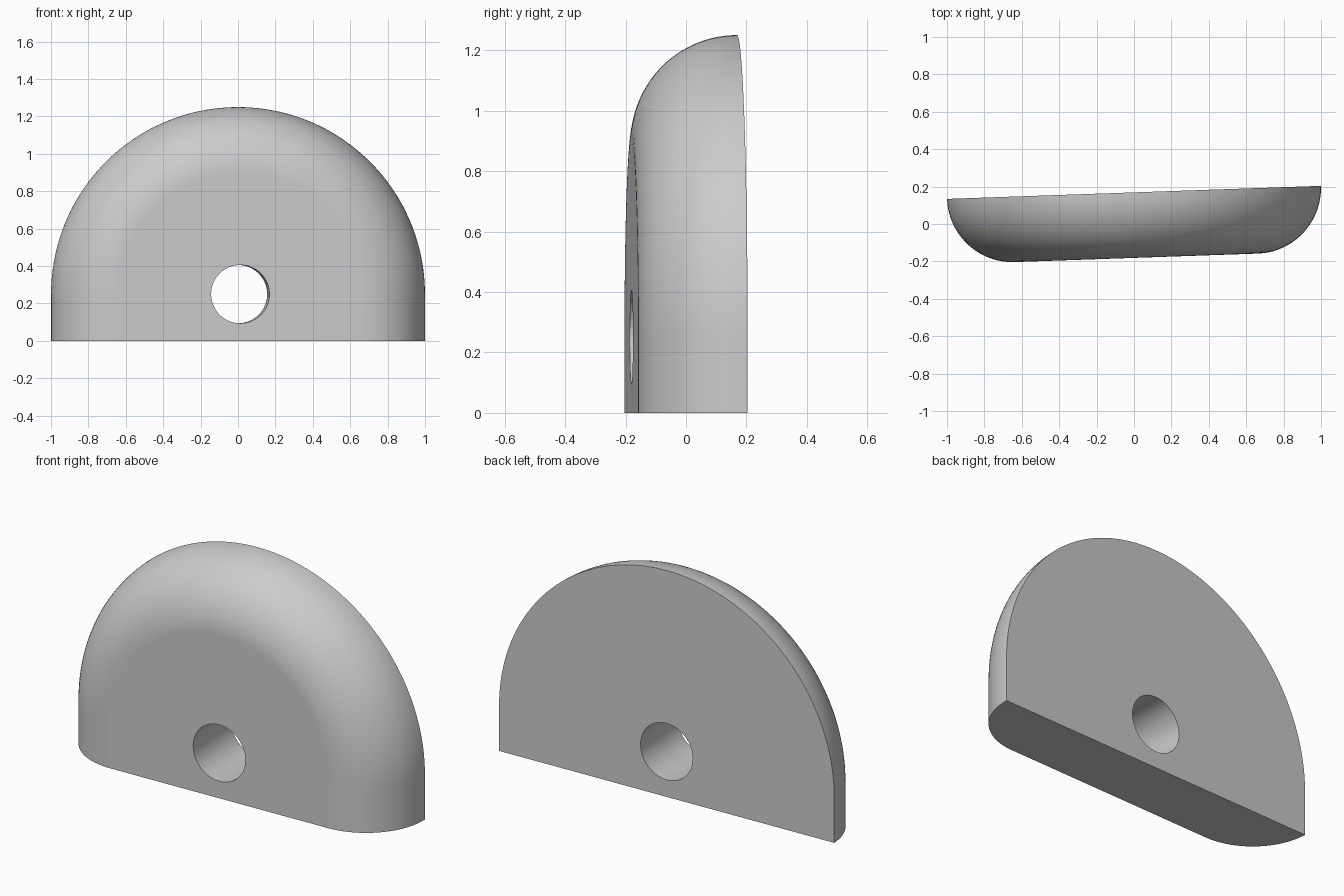
import bpy, bmesh
from math import sin, cos, pi, radians

if "Cube" in bpy.data.objects:
    bpy.data.objects.remove(bpy.data.objects["Cube"])

R, SPRING, DEPTH, HOLE = 1.0, 0.25, 0.35, 0.156
ARC, ROUND = 96, 28

grey = bpy.data.materials.new("light grey")
grey.use_nodes = True
colour = (0.6, 0.6, 0.6, 1)
grey.diffuse_color = colour
grey.node_tree.nodes["Principled BSDF"].inputs["Base Color"].default_value = colour


def arch(bm, radius, y):
    """Arch outline: half circle on two straight legs."""
    pts = [(radius, y, 0)]
    for i in range(ARC + 1):
        a = pi * i / ARC
        pts.append((radius * cos(a), y, SPRING + radius * sin(a)))
    pts.append((-radius, y, 0))
    return [bm.verts.new(p) for p in pts]


# Arched body: flat back at y = 0, quarter-round edge rolling to the flat front
bm = bmesh.new()
rings = []
for k in range(ROUND + 1):
    t = pi / 2 * k / ROUND
    rings.append(arch(bm, R - DEPTH * (1 - cos(t)), -DEPTH * sin(t)))
for a, b in zip(rings, rings[1:]):
    for i in range(len(a) - 1):
        bm.faces.new((a[i], a[i + 1], b[i + 1], b[i]))
bm.faces.new(rings[0])
bm.faces.new(rings[-1])
bm.faces.new([r[0] for r in rings] + [r[-1] for r in reversed(rings)])
bmesh.ops.recalc_face_normals(bm, faces=bm.faces)
mesh = bpy.data.meshes.new("arched_body")
bm.to_mesh(mesh)
bm.free()
mesh.materials.append(grey)
body = bpy.data.objects.new("arched_body", mesh)
bpy.context.collection.objects.link(body)

# Round through hole
bpy.ops.mesh.primitive_cylinder_add(vertices=64, radius=HOLE, depth=2,
                                    location=(0, 0, SPRING), rotation=(pi / 2, 0, 0))
cutter = bpy.context.object
cutter.name = "hole_cutter"
cutter.hide_render = True
cutter.data.materials.append(grey)
cut = body.modifiers.new("hole", "BOOLEAN")
cut.operation, cut.solver, cut.object = "DIFFERENCE", "EXACT", cutter
bpy.ops.object.select_all(action="DESELECT")
bpy.context.view_layer.objects.active = body
body.select_set(True)
bpy.ops.object.modifier_apply(modifier="hole")
bpy.data.objects.remove(cutter)

# Smooth rounding with crisp rims, flat faces kept flat
bpy.ops.object.shade_smooth_by_angle(angle=radians(30))
weighted = body.modifiers.new("flat_faces", "WEIGHTED_NORMAL")
weighted.keep_sharp = True

# Slight turn about the vertical
body.rotation_euler.z = radians(2)
body.location.y = 0.169
